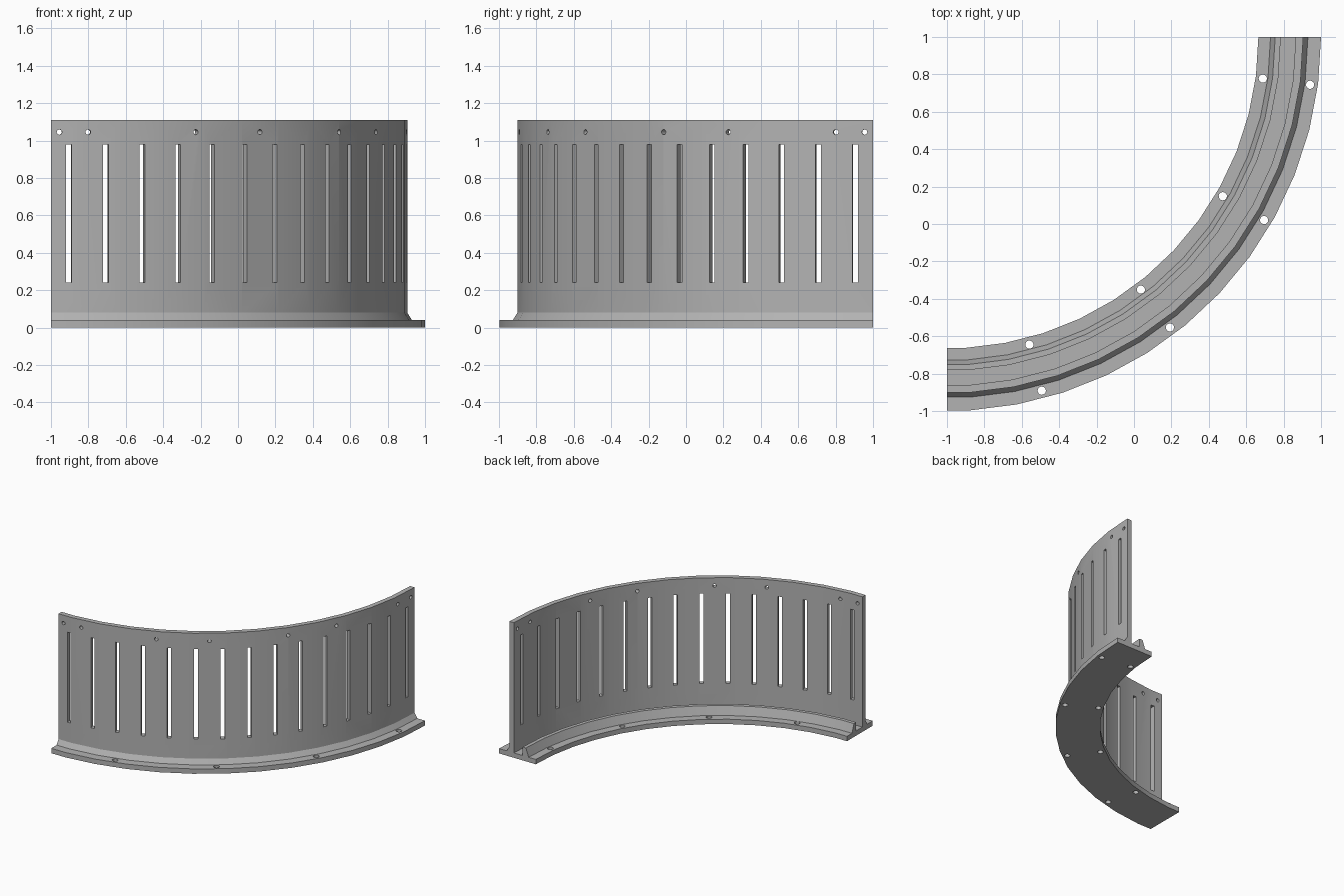
import bpy, bmesh
from math import sin, cos, radians
from mathutils import Matrix

if "Cube" in bpy.data.objects:
    bpy.data.objects.remove(bpy.data.objects["Cube"])

CENTRE = Matrix.Translation((-1, 1, 0))
STEP = 7.2                      # one facet of the arc, in degrees

grey = bpy.data.materials.new("plain grey")
grey.use_nodes = True
grey.diffuse_color = (0.45, 0.45, 0.45, 1)
grey.node_tree.nodes["Principled BSDF"].inputs["Base Color"].default_value = grey.diffuse_color


def make_object(name, bm):
    bmesh.ops.recalc_face_normals(bm, faces=bm.faces)
    mesh = bpy.data.meshes.new(name)
    bm.to_mesh(mesh)
    bm.free()
    obj = bpy.data.objects.new(name, mesh)
    bpy.context.collection.objects.link(obj)
    return obj


def polar(angle, radius, z):
    """Frame at an angle around the arc, local -y pointing outward."""
    return CENTRE @ Matrix.Rotation(radians(angle), 4, 'Z') @ Matrix.Translation((0, -radius, z))


# Cross-section as (radius, height): flange, inner rib, wall with outer chamfer
profile = [(1.665, 0), (2.0, 0), (2.0, 0.04), (1.93, 0.04), (1.905, 0.08),
           (1.905, 1.11), (1.865, 1.11), (1.865, 0.04), (1.785, 0.04),
           (1.785, 0.11), (1.755, 0.11), (1.73, 0.04), (1.665, 0.04)]

# Sweep the section through a quarter turn; the first facet is cut in half
bm = bmesh.new()
rings = []
for angle in [0] + [STEP * (k + 0.5) for k in range(13)]:
    shrink = cos(radians(STEP / 2)) if angle == 0 else 1
    a = radians(angle)
    rings.append([bm.verts.new((-1 + r * shrink * sin(a), 1 - r * shrink * cos(a), z))
                  for r, z in profile])
for a, b in zip(rings, rings[1:]):
    for i in range(len(profile)):
        j = (i + 1) % len(profile)
        bm.faces.new((a[i], a[j], b[j], b[i]))
bm.faces.new(rings[0])
bm.faces.new(rings[-1])
wall = make_object("slotted_curved_wall", bm)
wall.data.materials.append(grey)

# Cutters: tall slots, small top holes, flange bolt holes
cut = bmesh.new()
for k in range(-7, 8):
    size = Matrix.Diagonal((0.03, 0.16, 0.74, 1))
    bmesh.ops.create_cube(cut, size=1, matrix=polar(45 + 6.02 * k, 1.885, 0.61) @ size)


def drill(radius, depth, matrix):
    bmesh.ops.create_cone(cut, cap_ends=True, segments=16, radius1=radius,
                          radius2=radius, depth=depth, matrix=matrix)


for angle in (1.35, 6, 24, 36):
    for a in (angle, 90 - angle):
        drill(0.014, 0.16, polar(a, 1.885, 1.045) @ Matrix.Rotation(radians(90), 4, 'X'))
for k in range(4):
    for radius in (1.703, 1.958):
        drill(0.022, 0.12, polar(15 + 22.5 * k, radius, 0.02))
cutter = make_object("hole_cutter", cut)
cutter.hide_render = True

# Apply the cut and shade
mod = wall.modifiers.new("holes", 'BOOLEAN')
mod.operation = 'DIFFERENCE'
mod.solver = 'EXACT'
mod.object = cutter
bpy.context.view_layer.objects.active = wall
wall.select_set(True)
bpy.ops.object.modifier_apply(modifier=mod.name)
bpy.data.objects.remove(cutter)
bpy.ops.object.shade_smooth_by_angle(angle=radians(20))
